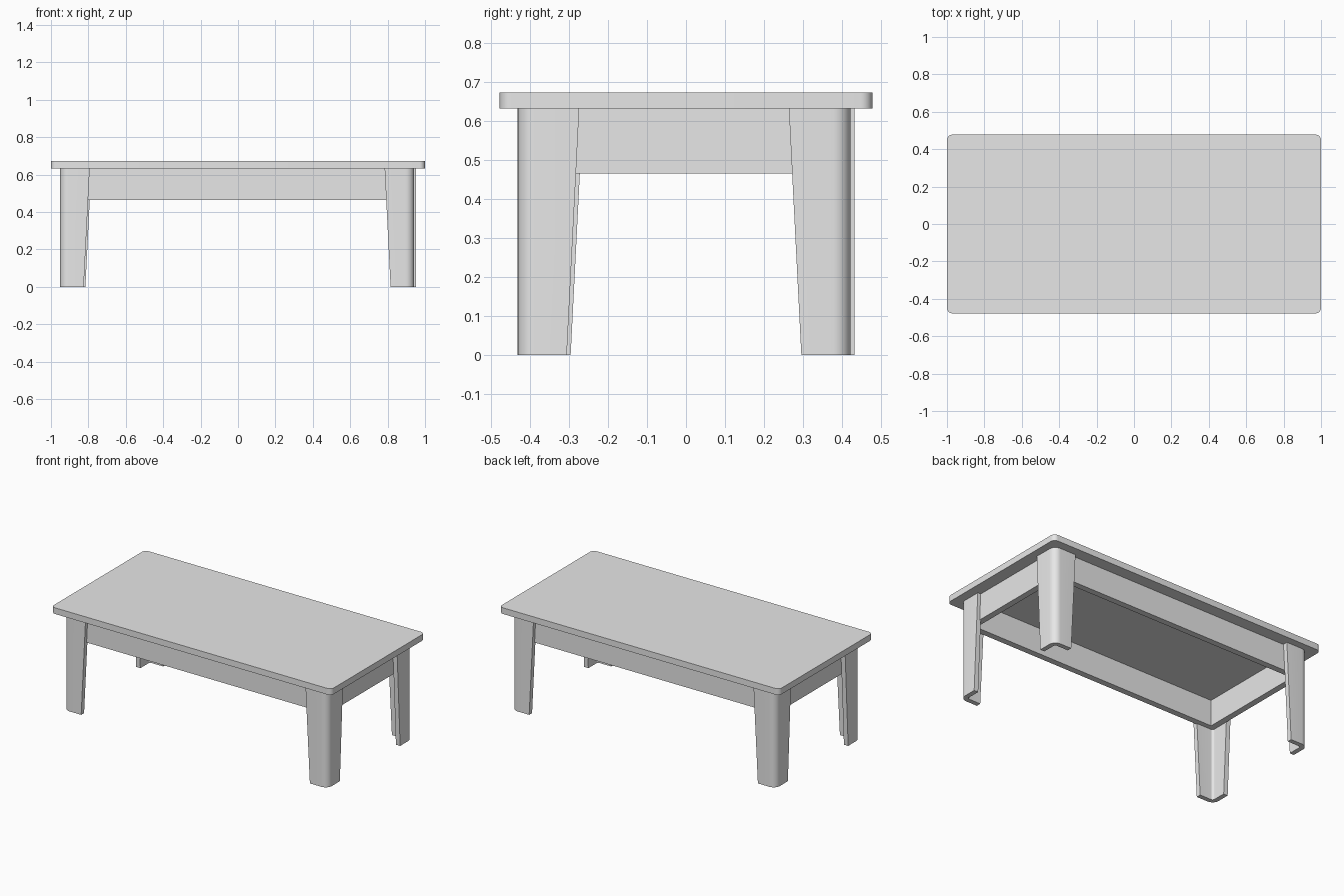
import bpy
import bmesh
from math import cos, sin, pi, radians

default = bpy.data.objects.get("Cube")
if default:
    bpy.data.objects.remove(default, do_unlink=True)

GREY = (0.8, 0.8, 0.8, 1.0)
grey = bpy.data.materials.new("light grey")
grey.use_nodes = True
grey.diffuse_color = GREY
grey.node_tree.nodes["Principled BSDF"].inputs["Base Color"].default_value = GREY

APRON_BOTTOM, TOP_BOTTOM, TOP_HEIGHT = 0.465, 0.633, 0.673


def arc(cx, cy, radius, start, end, steps=8):
    """Points along a circular arc, angles in degrees."""
    angles = [radians(start + (end - start) * i / steps) for i in range(steps + 1)]
    return [(cx + radius * cos(a), cy + radius * sin(a)) for a in angles]


def finish(name, bm):
    """Turn a bmesh into a smooth-shaded object that keeps its sharp edges."""
    bmesh.ops.recalc_face_normals(bm, faces=bm.faces)
    mesh = bpy.data.meshes.new(name)
    bm.to_mesh(mesh)
    bm.free()
    mesh.materials.append(grey)
    obj = bpy.data.objects.new(name, mesh)
    bpy.context.collection.objects.link(obj)
    bpy.ops.object.select_all(action="DESELECT")
    obj.select_set(True)
    bpy.context.view_layer.objects.active = obj
    bpy.ops.object.shade_smooth_by_angle(angle=radians(30))
    return obj


def add_ring(bm, points, z):
    return [bm.verts.new((x, y, z)) for x, y in points]


def bridge(bm, a, b):
    for i in range(len(a)):
        j = (i + 1) % len(a)
        bm.faces.new((a[i], a[j], b[j], b[i]))


def loft(name, low, high, z0, z1):
    """Closed solid between two matching outlines."""
    bm = bmesh.new()
    a, b = add_ring(bm, low, z0), add_ring(bm, high, z1)
    bridge(bm, a, b)
    bm.faces.new(a)
    bm.faces.new(b)
    return finish(name, bm)


# Table top: slab with rounded corners
def rounded_rectangle(hx, hy, r):
    points = []
    for k, (sx, sy) in enumerate([(1, 1), (-1, 1), (-1, -1), (1, -1)]):
        points += arc(sx * (hx - r), sy * (hy - r), r, 90 * k, 90 * k + 90)
    return points


slab = rounded_rectangle(1.0, 0.478, 0.03)
loft("table_top", slab, slab, TOP_BOTTOM, TOP_HEIGHT)


# Apron: open rectangular frame under the top
def rectangle(hx, hy):
    return [(hx, hy), (-hx, hy), (-hx, -hy), (hx, -hy)]


bm = bmesh.new()
outer, inner = rectangle(0.92, 0.4), rectangle(0.88, 0.36)
rings = [add_ring(bm, points, z) for points, z in (
    (outer, APRON_BOTTOM), (outer, TOP_BOTTOM), (inner, TOP_BOTTOM), (inner, APRON_BOTTOM))]
for i in range(4):
    bridge(bm, rings[i], rings[(i + 1) % 4])
finish("apron", bm)


# Legs: angled plates with a rounded corner, narrowing towards the floor
def leg_outline(corner_x, corner_y, sx, sy, arm, thick=0.03, r=0.045):
    ri = r - thick
    points = [(arm, 0)] + arc(r, r, r, 270, 180) + [(0, arm), (thick, arm)]
    points += arc(r, r, ri, 180, 270) + [(arm, thick)]
    return [(sx * (corner_x - u), sy * (corner_y - v)) for u, v in points]


for side, sx in (("left", 1), ("right", -1)):
    for end, sy in (("front", -1), ("back", 1)):
        # Diagonal pairs sit slightly offset from each other
        cx, cy = (0.951, 0.422) if sx * sy > 0 else (0.942, 0.432)
        low = leg_outline(cx, cy, sx, sy, 0.126)
        high = leg_outline(cx, cy, sx, sy, 0.158)
        loft(f"{end}_{side}_leg", low, high, 0, TOP_BOTTOM)
